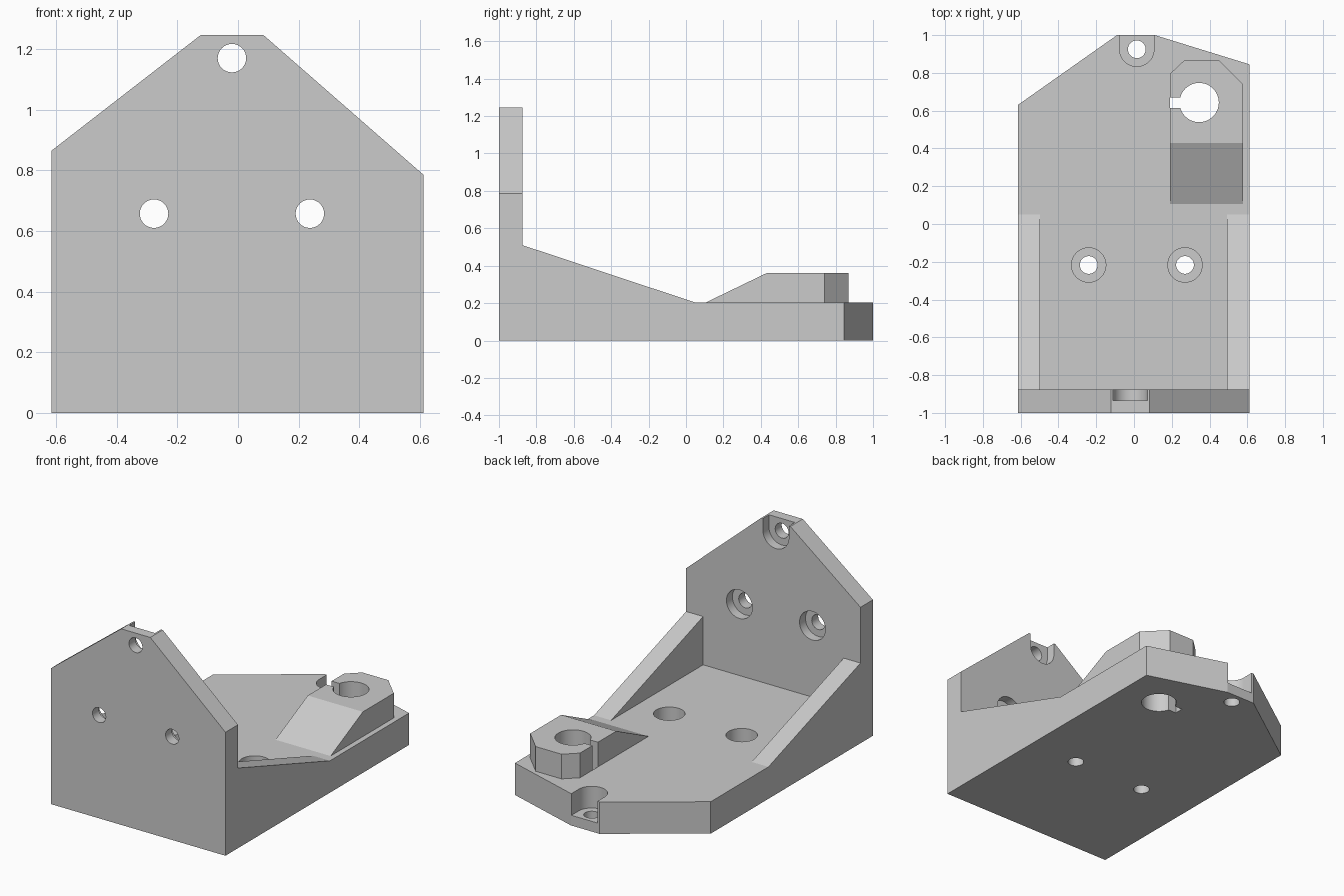
import bpy, bmesh, math
from mathutils import Vector

cube = bpy.data.objects.get("Cube")
if cube:
    bpy.data.objects.remove(cube, do_unlink=True)

grey = bpy.data.materials.new("plain_grey")
grey.use_nodes = True
colour = (0.6, 0.6, 0.6, 1)
grey.diffuse_color = colour
grey.node_tree.nodes["Principled BSDF"].inputs["Base Color"].default_value = colour


def prism(name, outline, axis, lo, hi):
    """Extrude a 2D outline along an axis, from lo to hi."""
    place = {"x": lambda a, b, d: (d, a, b),
             "y": lambda a, b, d: (a, d, b),
             "z": lambda a, b, d: (a, b, d)}[axis]
    bm = bmesh.new()
    face = bm.faces.new([bm.verts.new(place(a, b, lo)) for a, b in outline])
    top = bmesh.ops.extrude_face_region(bm, geom=[face])["geom"]
    step = Vector(place(0, 0, hi - lo))
    bmesh.ops.translate(bm, vec=step, verts=[v for v in top if isinstance(v, bmesh.types.BMVert)])
    bmesh.ops.recalc_face_normals(bm, faces=bm.faces)
    mesh = bpy.data.meshes.new(name)
    bm.to_mesh(mesh)
    bm.free()
    mesh.materials.append(grey)
    obj = bpy.data.objects.new(name, mesh)
    bpy.context.collection.objects.link(obj)
    return obj


def circle(a, b, r, n=48):
    return [(a + r * math.cos(math.tau * i / n), b + r * math.sin(math.tau * i / n)) for i in range(n)]


def u_slot(a, b, r, end, n=24):
    """Half circle below the centre with straight sides running up to end."""
    arc = [(a - r * math.cos(math.pi * i / n), b - r * math.sin(math.pi * i / n)) for i in range(n + 1)]
    return arc + [(a + r, end), (a - r, end)]


def combine(body, other, operation):
    mod = body.modifiers.new(operation, "BOOLEAN")
    mod.operation, mod.solver, mod.object = operation, "EXACT", other
    bpy.context.view_layer.objects.active = body
    bpy.ops.object.modifier_apply(modifier=mod.name)
    bpy.data.objects.remove(other, do_unlink=True)


LEFT, RIGHT = -0.615, 0.612
BASE_TOP, WALL_BACK, SEAT = 0.203, -0.875, 0.065

# Base plate with a tapered far end
bracket = prism("angle_bracket", [(LEFT, -1), (RIGHT, -1), (RIGHT, 0.845), (0.11, 1),
                                  (-0.09, 1), (LEFT, 0.63)], "z", 0, BASE_TOP)

# Upright wall with a peaked top
wall = prism("upright_wall", [(LEFT, 0), (RIGHT, 0), (RIGHT, 0.785), (0.083, 1.247),
                              (-0.122, 1.247), (LEFT, 0.865)], "y", -1, WALL_BACK)
combine(bracket, wall, "UNION")

# Sloping side gussets
gusset = [(-0.95, 0), (0.05, 0), (0.05, BASE_TOP), (WALL_BACK, 0.51), (-0.95, 0.51)]
for name, lo, hi in (("gusset_right", LEFT, -0.497), ("gusset_left", 0.492, RIGHT)):
    combine(bracket, prism(name, gusset, "x", lo, hi), "UNION")

# Clamp block: ramp profile trimmed by chamfered corners
clamp = prism("clamp_block", [(0.105, 0.1), (0.105, BASE_TOP), (0.43, 0.36), (0.868, 0.36),
                              (0.868, 0.1)], "x", 0.19, 0.578)
trims = ([(0.1, 0.71), (0.268, 0.868), (0.268, 1), (0.1, 1)],
         [(0.45, 0.868), (0.678, 0.64), (0.678, 1), (0.45, 1)])
for outline in trims:
    combine(clamp, prism("corner_trim", outline, "z", 0, 0.5), "DIFFERENCE")
combine(bracket, clamp, "UNION")

# Clamp bore and its split
combine(bracket, prism("bore", circle(0.345, 0.643, 0.104), "z", -0.1, 0.5), "DIFFERENCE")
split = [(0.19, 0.614), (0.28, 0.614), (0.28, 0.67), (0.19, 0.67)]
combine(bracket, prism("split", split, "z", -0.1, 0.5), "DIFFERENCE")

# Counterbored screw holes; the end one of each plate opens through the edge
HOLE, HEAD = 0.047, 0.091
for a, b, end in ((-0.24, -0.217, None), (0.27, -0.217, None), (0.015, 0.925, 1.1)):
    head = u_slot(a, b, HEAD, end) if end else circle(a, b, HEAD)
    combine(bracket, prism("hole", circle(a, b, HOLE, 32), "z", -0.1, 0.4), "DIFFERENCE")
    combine(bracket, prism("head", head, "z", SEAT, 0.4), "DIFFERENCE")
for a, b, end in ((-0.277, 0.657, None), (0.237, 0.657, None), (-0.02, 1.17, 1.4)):
    head = u_slot(a, b, HEAD, end) if end else circle(a, b, HEAD)
    combine(bracket, prism("hole", circle(a, b, HOLE, 32), "y", -1.1, -0.8), "DIFFERENCE")
    combine(bracket, prism("head", head, "y", SEAT - 1, -0.8), "DIFFERENCE")

# Round bores shade smoothly, edges stay sharp
bpy.ops.object.select_all(action="DESELECT")
bracket.select_set(True)
bpy.context.view_layer.objects.active = bracket
bpy.ops.object.shade_smooth_by_angle(angle=math.radians(15))
